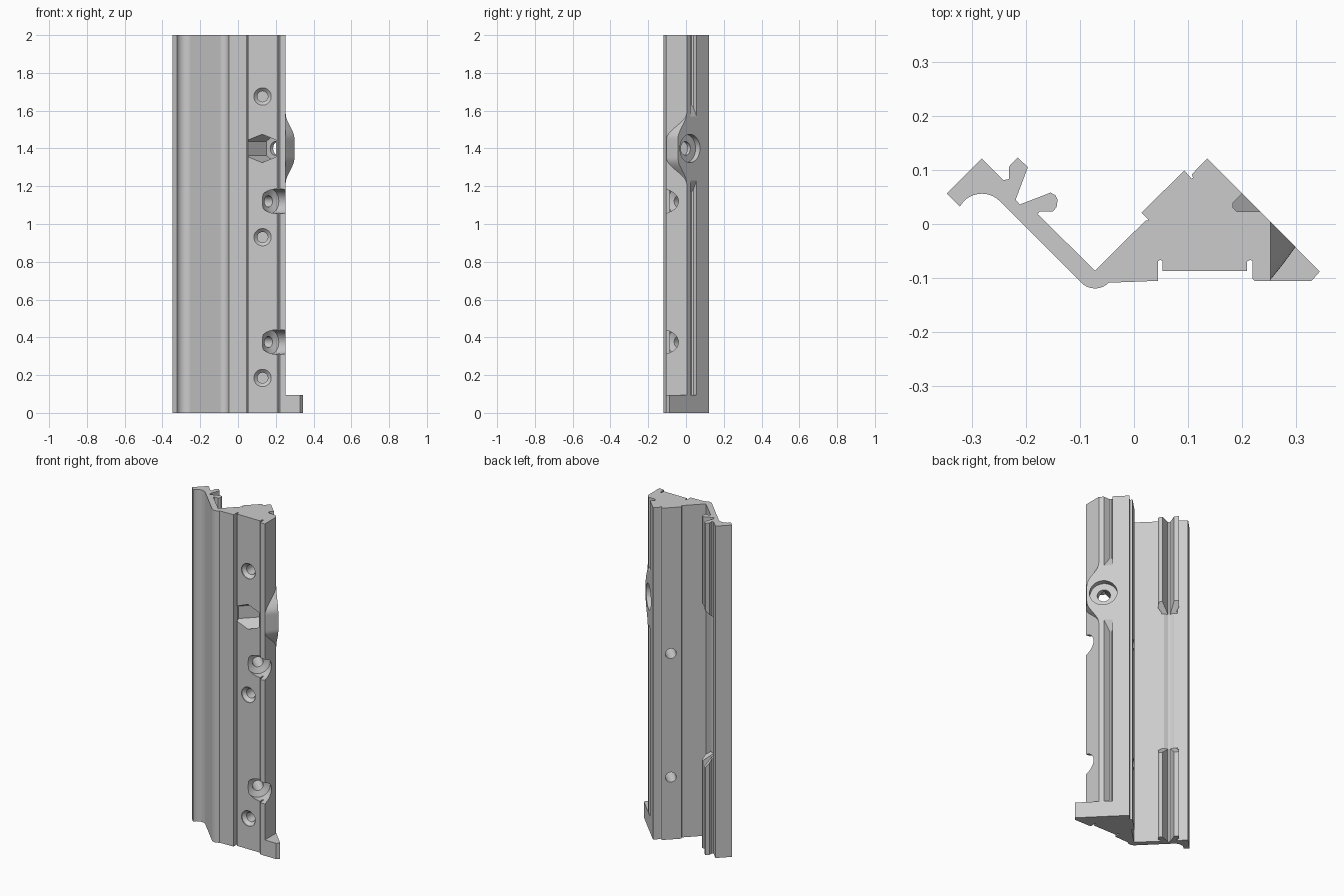
import bpy, bmesh, math
from mathutils import Vector

cube = bpy.data.objects.get("Cube")
if cube:
    bpy.data.objects.remove(cube)

grey = bpy.data.materials.new("plain grey")
grey.use_nodes = True
grey.diffuse_color = (0.6, 0.6, 0.6, 1)
grey.node_tree.nodes["Principled BSDF"].inputs["Base Color"].default_value = (0.6, 0.6, 0.6, 1)

HEIGHT = 2.0
EDGE_X = 0.252                        # flat right side of the rail
NORMAL = Vector((1, 1, 0)).normalized()   # direction the right slope faces
ACROSS = Vector((-1, 1, 0)).normalized()  # direction the left slope faces


def loft(name, rings):
    """Solid skinned over matching rings of points, capped at both ends."""
    bm = bmesh.new()
    loops = [[bm.verts.new(p) for p in ring] for ring in rings]
    n = len(rings[0])
    for a, b in zip(loops, loops[1:]):
        for i in range(n):
            j = (i + 1) % n
            bm.faces.new((a[i], a[j], b[j], b[i]))
    bm.faces.new(loops[0][::-1])
    bm.faces.new(loops[-1])
    bmesh.ops.recalc_face_normals(bm, faces=bm.faces[:])
    mesh = bpy.data.meshes.new(name)
    bm.to_mesh(mesh)
    bm.free()
    mesh.materials.append(grey)
    obj = bpy.data.objects.new(name, mesh)
    bpy.context.collection.objects.link(obj)
    return obj


def prism(name, outline, low, high):
    """Upright extrusion; low and high may be numbers or functions of x, y."""
    level = lambda v, x, y: v(x, y) if callable(v) else v
    return loft(name, [[(x, y, level(v, x, y)) for x, y in outline] for v in (low, high)])


def bore(name, axis, stations, sides=40):
    """Turned shape along a level axis; stations are (centre, radius)."""
    side = axis.cross(Vector((0, 0, 1)))
    angles = [2 * math.pi * i / sides for i in range(sides)]
    return loft(name, [[Vector(c) + r * (math.cos(a) * Vector((0, 0, 1)) + math.sin(a) * side)
                        for a in angles] for c, r in stations])


def cut(obj, cutters):
    for c in cutters:
        c.hide_render = True
        mod = obj.modifiers.new(c.name, 'BOOLEAN')
        mod.operation = 'DIFFERENCE'
        mod.solver = 'EXACT'
        mod.object = c
    graph = bpy.context.evaluated_depsgraph_get()
    graph.update()
    mesh = bpy.data.meshes.new_from_object(obj.evaluated_get(graph))
    obj.modifiers.clear()
    obj.data = mesh


# Rail cross-section: wing, foot bead, slotted front, slopes with small notches
wing_arc = [(-0.281 + 0.047 * math.sin(t), 0.009 + 0.047 * math.cos(t))
            for t in [math.radians(45 - 9 * i) for i in range(11)]]
bead = [(-0.072 + 0.036 * math.sin(t), -0.083 - 0.036 * math.cos(t))
        for t in [math.radians(45 - 10 * i) for i in range(10)]]
profile = [(-0.346, 0.056), (-0.281, 0.121), (-0.226, 0.066), (-0.2185, 0.045), (-0.211, 0.036),
           (-0.189, 0.029), (-0.072, -0.086), (0.022, 0.007), (0.028, 0.006), (0.014, 0.021),
           (0.093, 0.099), (0.106, 0.084), (0.109, 0.085), (0.107, 0.092), (0.135, 0.121),
           (EDGE_X, 0.004), (EDGE_X, -0.105), (0.223, -0.105), (0.219, -0.101),
           (0.219, -0.069), (0.215, -0.066), (0.209, -0.069), (0.209, -0.087),
           (0.053, -0.087), (0.053, -0.069), (0.049, -0.066), (0.044, -0.069), (0.044, -0.105)]
profile += bead + wing_arc + [(-0.322, 0.032)]
rail = prism("rail_body", profile, 0, HEIGHT)

# Foot at the lower right
prism("foot", [(EDGE_X, 0.004), (0.343, -0.088), (0.328, -0.105), (EDGE_X, -0.105)], 0, 0.095)

# Swollen boss on the right side, wrapped around the bolt hole
BOLT_Z = 1.4
rings = []
for i in range(33):
    t = -1 + i / 16
    s = min(1.0, (1 - abs(t)) / 0.72)
    h = 0.0005 + 0.046 * s * s * (3 - 2 * s)
    low = 0.004 - h * 2.3
    z = BOLT_Z + 0.185 * t
    rings.append([(EDGE_X, 0.004, z), (EDGE_X + h, 0.004 - h, z),
                  (EDGE_X + h * 0.45, low + h * 0.55, z), (EDGE_X, low, z)])
boss = loft("bolt_boss", rings)

# Clip hooks on the inside of the wing, sloped at their inner ends
hook_outlines = {
    "outer_hook": [(-0.241, 0.081), (-0.231, 0.083), (-0.231, 0.106), (-0.215, 0.123),
                   (-0.196, 0.105), (-0.2185, 0.045), (-0.228, 0.068)],
    "inner_hook": [(-0.211, 0.036), (-0.154, 0.058), (-0.145, 0.053), (-0.141, 0.045),
                   (-0.143, 0.031), (-0.15, 0.023), (-0.174, 0.023), (-0.178, 0.018),
                   (-0.19, 0.028)],
}
rise = lambda x, y: max(0.0, (x + y + 0.16) / math.sqrt(2))
for name, outline in hook_outlines.items():
    prism("lower_" + name, outline, 0, lambda x, y: 0.58 - 1.1 * rise(x, y))
    prism("upper_" + name, outline, lambda x, y: 1.42 + 1.1 * rise(x, y), HEIGHT)

# Groove down the right slope, broken at the boss
groove = [(0.22, 0.076), (0.183, 0.039), (0.183, 0.03), (0.19, 0.023), (0.255, 0.023)]
depth = lambda x, y: 1.4 * (0.256 - x - y)
cutters = [prism("lower_groove_cutter", groove, 0.095, lambda x, y: 1.23 - depth(x, y)),
           prism("upper_groove_cutter", groove, lambda x, y: 1.57 + depth(x, y), 2.1)]

# Bolt hole through the right slope, with a round recess
centre = Vector((0.235, 0.021, BOLT_Z))
at = lambda d: centre + NORMAL * d
bolt = bore("bolt_cutter", NORMAL, [(at(-0.1), 0.036), (at(-0.033), 0.036),
                                    (at(-0.033), 0.075), (at(0.1), 0.075)])
cutters.append(bolt)

# Six-sided nut pocket opening to the front, trimmed between the slots
pocket = bore("nut_pocket_cutter", NORMAL, [(at(-0.3), 0.075), (at(-0.055), 0.075)], 6)
bm = bmesh.new()
bm.from_mesh(pocket.data)
for x, sign in ((0.2, 1), (0.053, -1)):
    cutting = bmesh.ops.bisect_plane(bm, geom=bm.verts[:] + bm.edges[:] + bm.faces[:],
                                     plane_co=(x, 0, 0), plane_no=(sign, 0, 0), clear_outer=True)
    rim = [e for e in cutting["geom_cut"] if isinstance(e, bmesh.types.BMEdge)]
    bmesh.ops.contextual_create(bm, geom=rim)
bmesh.ops.recalc_face_normals(bm, faces=bm.faces[:])
bm.to_mesh(pocket.data)
bm.free()
cutters.append(pocket)

# Countersunk screw holes in the front
Y = Vector((0, 1, 0))
for z in (0.185, 0.93, 1.675):
    cutters.append(bore("screw_hole_cutter", Y, [
        ((0.13, -0.12, z), 0.046), ((0.13, -0.082, z), 0.046),
        ((0.13, -0.064, z), 0.028), ((0.13, 0.05, z), 0.028)]))

# Slanting holes from the front right corner to the left slope, with wide scoops
for z in (0.375, 1.12):
    c = Vector((0.17, -0.05, z))
    cutters.append(bore("corner_scoop_cutter", ACROSS, [
        (c - ACROSS * 0.2, 0.065), (c, 0.065), (c + ACROSS * 0.012, 0.03),
        (c + ACROSS * 0.3, 0.03)]))

cut(rail, cutters)
cut(boss, [bolt])
for c in cutters:
    bpy.data.objects.remove(c)

# Smooth the curved surfaces, keep the corners crisp
for obj in bpy.context.collection.objects:
    if obj.type == 'MESH':
        bpy.ops.object.select_all(action='DESELECT')
        obj.select_set(True)
        bpy.context.view_layer.objects.active = obj
        bpy.ops.object.shade_smooth_by_angle(angle=math.radians(25))
